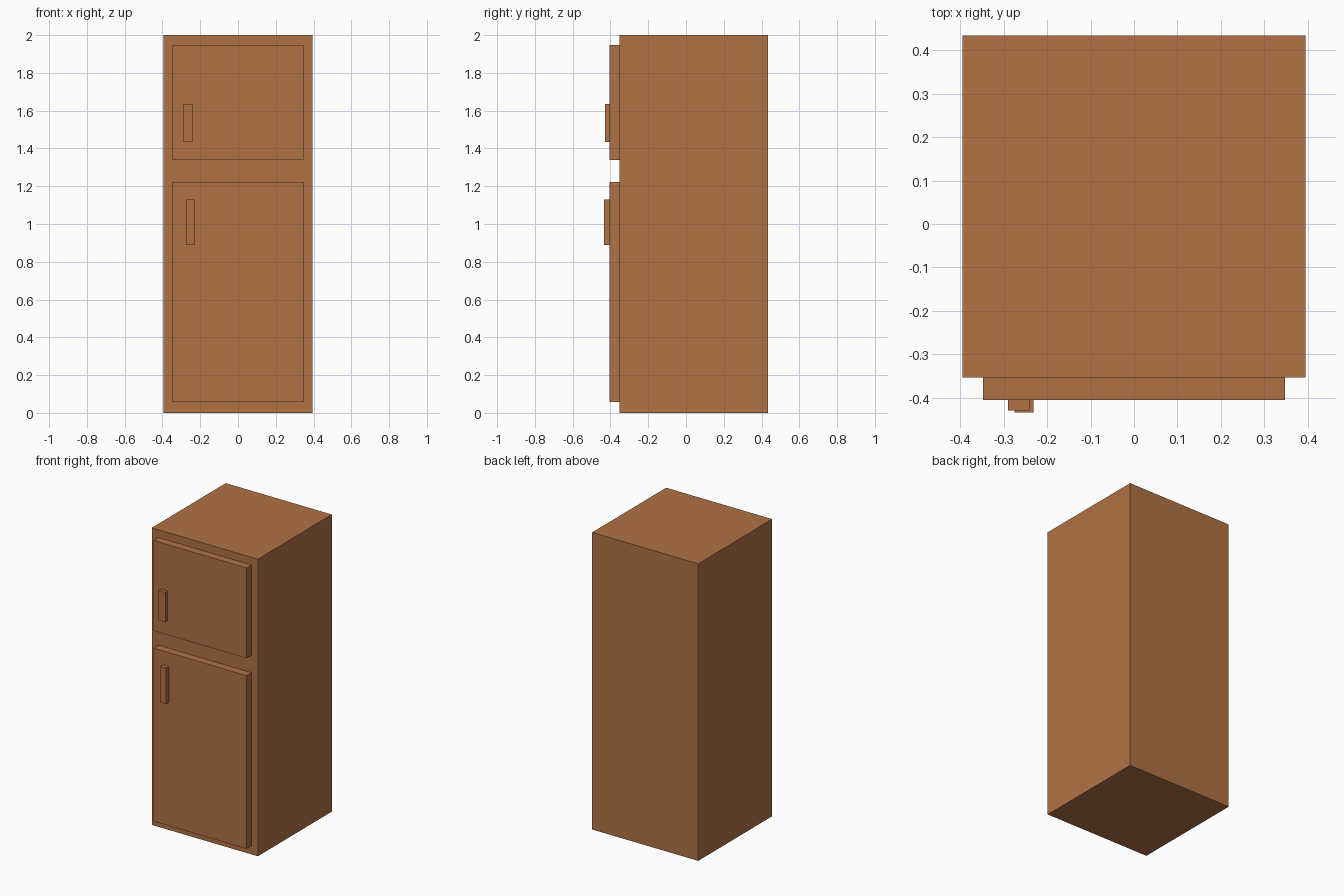
import bpy
import bmesh
from mathutils import Vector

if "Cube" in bpy.data.objects:
    bpy.data.objects.remove(bpy.data.objects["Cube"])

brown = bpy.data.materials.new("warm_brown")
brown.diffuse_color = (0.434, 0.171, 0.06, 1.0)
brown.use_nodes = True
brown.node_tree.nodes["Principled BSDF"].inputs["Base Color"].default_value = brown.diffuse_color


def box(name, x, y, z):
    """Add a box spanning the given (min, max) range on each axis."""
    bm = bmesh.new()
    bmesh.ops.create_cube(bm, size=1.0)
    lo, hi = Vector((x[0], y[0], z[0])), Vector((x[1], y[1], z[1]))
    bmesh.ops.scale(bm, vec=hi - lo, verts=bm.verts)
    mesh = bpy.data.meshes.new(name)
    bm.to_mesh(mesh)
    bm.free()
    mesh.materials.append(brown)
    obj = bpy.data.objects.new(name, mesh)
    obj.location = (lo + hi) / 2
    bpy.context.collection.objects.link(obj)
    return obj


FRONT = -0.353   # front of the cabinet
DOOR = -0.405    # front of the doors

# Cabinet
box("cabinet", (-0.395, 0.395), (FRONT, 0.434), (0.0, 2.0))

# Doors
box("freezer_door", (-0.347, 0.347), (DOOR, FRONT), (1.34, 1.948))
box("fridge_door", (-0.347, 0.347), (DOOR, FRONT), (0.057, 1.223))

# Handles
box("freezer_handle", (-0.29, -0.24), (-0.429, DOOR), (1.435, 1.635))
box("fridge_handle", (-0.275, -0.231), (-0.434, DOOR), (0.888, 1.131))
